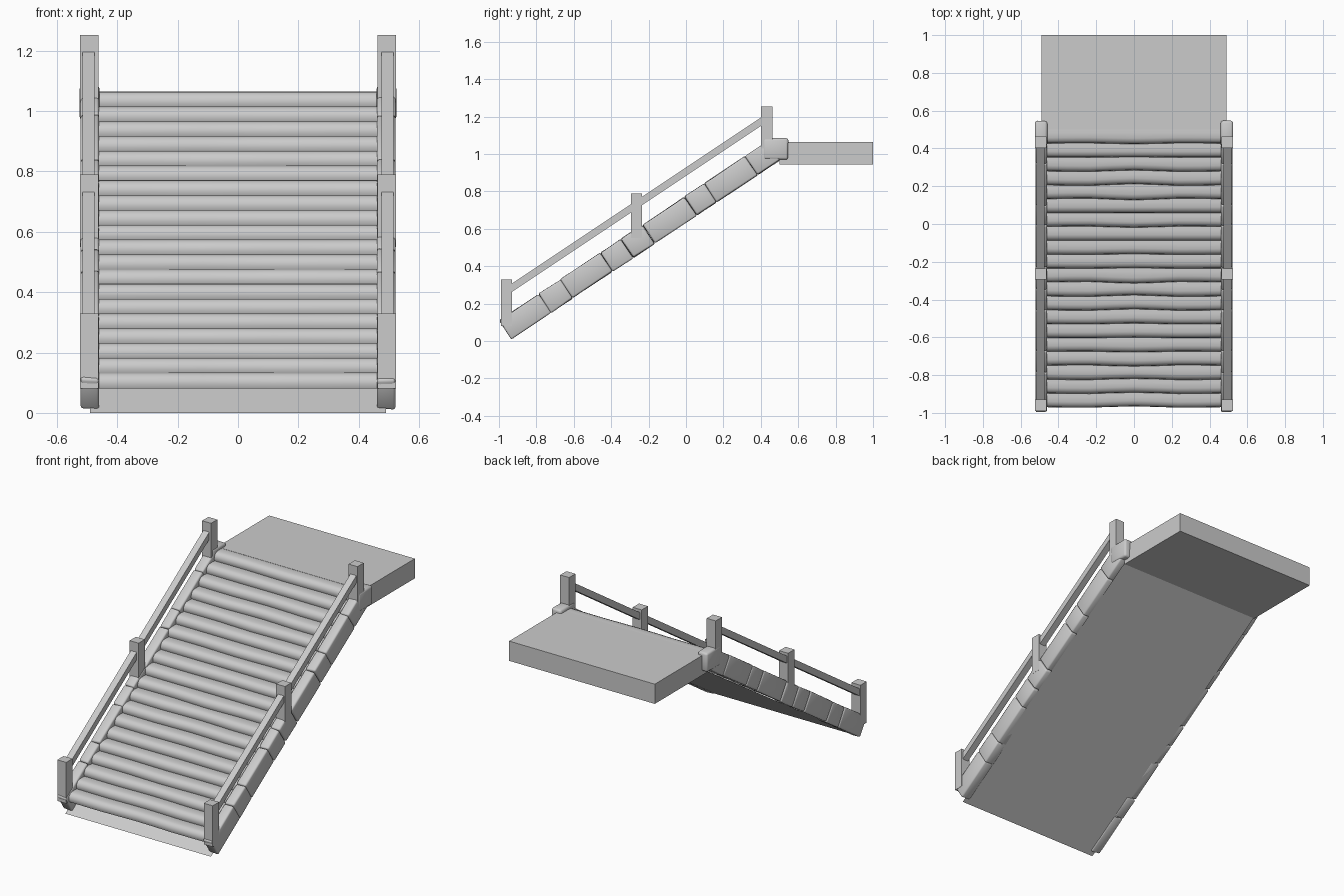
import bpy, bmesh, math, random
from mathutils import Vector, Matrix

if "Cube" in bpy.data.objects:
    bpy.data.objects.remove(bpy.data.objects["Cube"])

random.seed(4)
SLOPE = math.atan2(0.98, 1.47)


def make(name, bm, smooth=False):
    bmesh.ops.recalc_face_normals(bm, faces=bm.faces)
    me = bpy.data.meshes.new(name)
    bm.to_mesh(me)
    bm.free()
    ob = bpy.data.objects.new(name, me)
    bpy.context.collection.objects.link(ob)
    if smooth:
        bpy.ops.object.select_all(action='DESELECT')
        bpy.context.view_layer.objects.active = ob
        ob.select_set(True)
        bpy.ops.object.shade_smooth_by_angle(angle=math.radians(50))
    return ob


def box(name, centre, size, tilt=0, bevel=0, jitter=0):
    bm = bmesh.new()
    bmesh.ops.create_cube(bm, size=1)
    for v in bm.verts:
        v.co = Vector(v.co[i] * size[i] for i in range(3))
        v.co.y += random.uniform(-jitter, jitter)
        v.co.z += random.uniform(-jitter, jitter)
    if bevel:
        bmesh.ops.bevel(bm, geom=bm.edges[:], offset=bevel, segments=2,
                        profile=0.5, affect='EDGES')
    bm.transform(Matrix.Translation(centre) @ Matrix.Rotation(tilt, 4, 'X'))
    return make(name, bm, bevel > 0)


def sweep(name, profile_at, xs, smooth=False):
    """Open (y, z) profile swept along x."""
    bm = bmesh.new()
    rings = [[bm.verts.new((x, y, z)) for y, z in profile_at(x)] for x in xs]
    for a, b in zip(rings, rings[1:]):
        for i in range(len(a) - 1):
            bm.faces.new((a[i], b[i], b[i + 1], a[i + 1]))
    ob = make(name, bm, smooth)
    if ob.data.polygons[0].normal.y > 0:
        ob.data.flip_normals()
    return ob


# Upper landing and thin sloping sheet under the steps
box("landing", (0, 0.75, 1.005), (0.98, 0.5, 0.12))
sweep("ramp_sheet", lambda x: [(-0.96, 0), (0.503, 0.955)], (-0.49, 0.49))

# Rounded, slightly wavy steps
STEPS, RUN, RISE = 20, 0.0735, 0.049
XS = [-0.465 + 0.93 * i / 8 for i in range(9)]
for k in range(STEPS):
    y0, z0 = -0.97 + k * RUN, 0.085 + k * RISE
    amp = random.uniform(-0.007, 0.007)

    def step_profile(x):
        w = amp * math.cos(x * 10) * (1 - (x / 0.47) ** 2)
        return [(y0 + 0.006 + w, z0 - 0.004), (y0 + w, z0 + 0.010),
                (y0 + 0.003 + w, z0 + 0.028), (y0 + 0.013 + w, z0 + 0.042),
                (y0 + 0.030 + w, z0 + 0.048), (y0 + 0.055, z0 + 0.049),
                (y0 + 0.084, z0 + 0.047)]
    sweep(f"step_{k + 1}", step_profile, XS, True)

# Stone stringers, posts and handrails on each side
JOINTS = [-0.967, -0.755, -0.64, -0.425, -0.315, -0.2, 0.025, 0.13, 0.35, 0.47]
POSTS = [(-0.96, 0.08, 0.33), (-0.265, 0.55, 0.79), (0.432, 1.03, 1.253)]
for side, sx in (("left", -1), ("right", 1)):
    for i, (a, b) in enumerate(zip(JOINTS, JOINTS[1:])):
        yc = (a + b) / 2
        zc = 0.065 + (yc + 0.96) * math.tan(SLOPE)
        box(f"{side}_kerb_stone_{i + 1}", (sx * 0.491, yc, zc),
            (0.062, (b - a) / math.cos(SLOPE), 0.12), SLOPE, 0.009, 0.003)
    box(f"{side}_cap_stone", (sx * 0.492, 0.478, 1.028),
        (0.066, 0.135, 0.115), 0, 0.012, 0.002)
    for i, (y, lo, hi) in enumerate(POSTS):
        box(f"{side}_post_{i + 1}", (sx * 0.493, y, (lo + hi) / 2), (0.06, 0.06, hi - lo))
    box(f"{side}_handrail", (sx * 0.495, -0.264, 0.73),
        (0.04, 1.39 / math.cos(SLOPE), 0.037), SLOPE)
